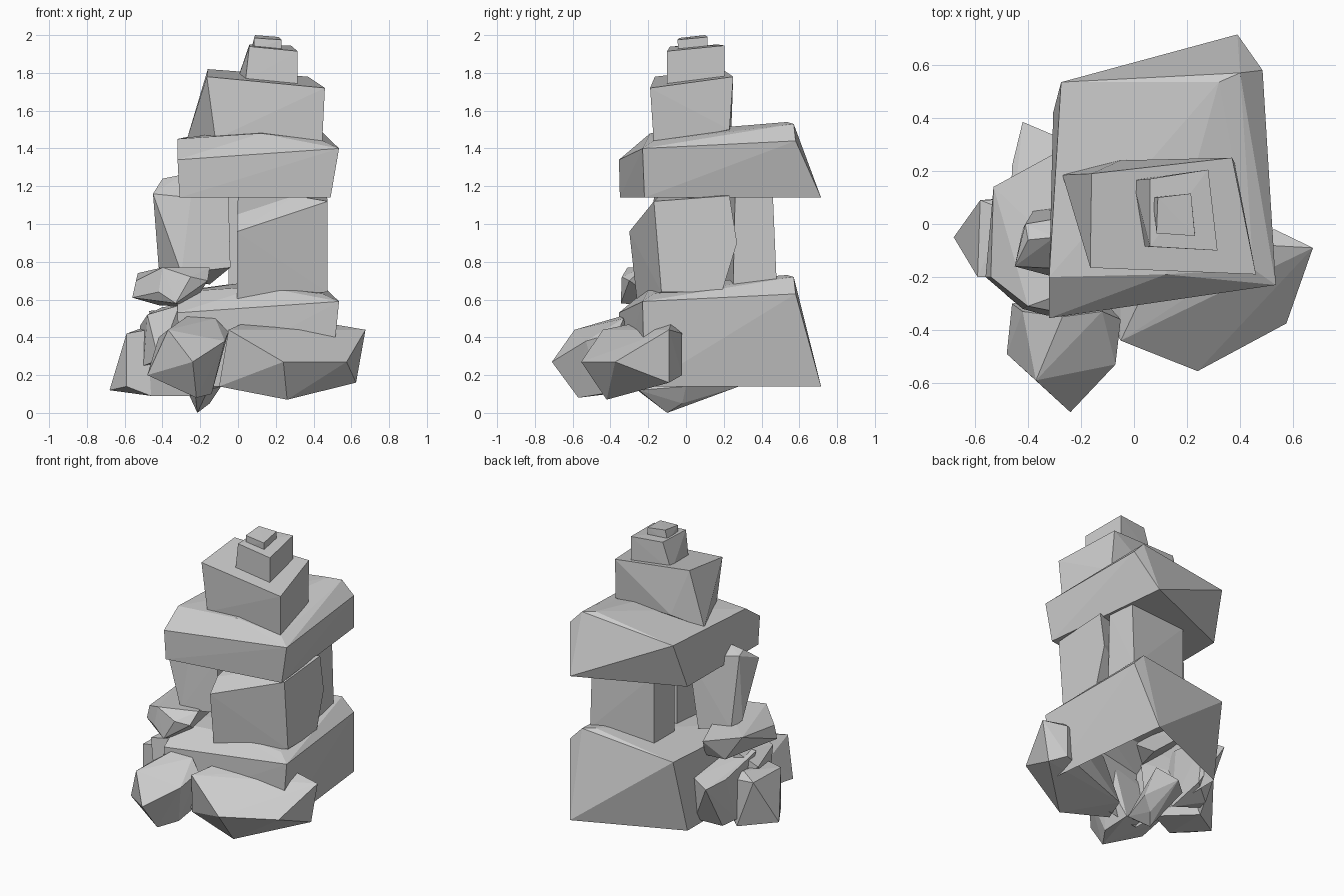
import bpy, bmesh


def hull(name, pts, open_below=None):
    """Faceted stone: convex hull round a few corner points, optionally open underneath."""
    bm = bmesh.new()
    for p in pts:
        bm.verts.new(p)
    bmesh.ops.convex_hull(bm, input=bm.verts[:])
    loose = [v for v in bm.verts if not v.link_faces]
    bmesh.ops.delete(bm, geom=loose, context='VERTS')
    bmesh.ops.recalc_face_normals(bm, faces=bm.faces[:])
    if open_below is not None:
        low = [f for f in bm.faces if all(v.co.z < open_below for v in f.verts)]
        bmesh.ops.delete(bm, geom=low, context='FACES')
    me = bpy.data.meshes.new(name)
    bm.to_mesh(me)
    bm.free()
    ob = bpy.data.objects.new(name, me)
    bpy.context.collection.objects.link(ob)
    return ob


def slab(name, floor, rise, open_below=None):
    """Chamfered slab with flared base; used for the roof and the plinth."""
    bottom = [(-.31, -.35), (.49, -.22), (.39, .715), (-.305, .42)]
    upper = [(-.32, -.355, .0), (.535, -.23, .06), (.485, .58, .10), (-.275, .535, .12),
             (-.32, -.2, .11), (.12, -.19, .14), (.45, -.17, .10), (.40, .57, .19), (.32, .535, .20)]
    hull(name, [(x, y, floor) for x, y in bottom] + [(x, y, rise + z) for x, y, z in upper], open_below)


# Plinth (hollow below) and roof
slab("base_plinth", .14, .53, open_below=.15)
slab("roof_slab", 1.14, 1.34)

# Stacked crown stones
hull("crown_lower", [(-.27, .185, 1.45), (-.12, -.165, 1.45), (.445, -.17, 1.42), (.38, .23, 1.5), (-.05, .24, 1.5),
                     (-.16, .19, 1.82), (-.165, -.165, 1.78), (.46, -.19, 1.72), (.37, .25, 1.78)])
hull("crown_middle", [(-.005, .165, 1.76), (.04, -.085, 1.76), (.315, -.1, 1.73), (.28, .205, 1.76),
                      (.06, .17, 1.95), (.06, -.085, 1.94), (.315, -.1, 1.915), (.28, .205, 1.945)])
hull("crown_top", [(.07, .1, 1.92), (.085, -.035, 1.92), (.23, -.04, 1.9), (.215, .115, 1.92),
                   (.09, .1, 2.0), (.085, -.035, 1.985), (.23, -.045, 1.975), (.215, .115, 1.99)])

# Pillars of the light chamber
hull("pillar_right", [(-.005, -.26, .6), (.475, -.13, .64), (.47, .19, .64), (.0, .1, .64),
                      (-.005, -.30, .96), (-.005, -.22, 1.05), (.475, -.17, 1.12), (.3, -.14, 1.15),
                      (.47, .27, .9), (.47, .23, 1.15), (.0, .1, 1.15)])
hull("pillar_back", [(-.05, .2, .66), (-.05, .42, .66), (.40, .48, .69), (.42, .25, .68),
                     (-.05, .2, 1.15), (-.05, .42, 1.15), (.40, .46, 1.15), (.42, .26, 1.15)])
hull("pillar_left", [(-.42, -.02, .77), (-.30, -.2, .74), (-.04, -.17, .77), (-.15, .08, .68), (-.38, .05, .72),
                     (-.45, -.16, 1.16), (-.41, .0, 1.22), (-.40, -.06, 1.24), (-.30, -.05, 1.26),
                     (-.25, -.17, 1.14), (-.05, -.15, 1.14), (-.06, .06, 1.15)])

# Rocks round the foot
hull("rock_front_right", [(.24, -.555, .27), (-.05, -.44, .44), (.04, -.25, .48), (.5, -.08, .47), (.675, -.09, .44),
                          (.575, -.375, .27), (.26, -.42, .07), (.625, -.09, .16), (-.1, -.36, .14),
                          (-.05, -.2, .16), (.53, -.02, .2), (.53, -.02, .42)])
hull("rock_front_left", [(-.24, -.71, .27), (-.37, -.59, .44), (-.27, -.35, .51), (-.12, -.33, .50), (-.05, -.36, .43),
                         (-.07, -.53, .38), (-.22, -.57, .08), (-.14, -.45, .10), (-.48, -.49, .2),
                         (-.46, -.3, .22), (-.42, -.33, .4), (-.15, -.25, .12)])
hull("rock_left", [(-.68, -.05, .12), (-.59, -.2, .42), (-.58, .09, .42), (-.48, -.2, .44), (-.48, .05, .46),
                   (-.59, -.2, .14), (-.46, -.2, .09), (-.46, .1, .09), (-.25, -.1, .09), (-.3, .1, .4)])
hull("rock_back_left", [(-.42, .385, .44), (-.29, .33, .47), (-.46, .22, .46), (-.30, .05, .52), (-.47, -.1, .54),
                        (-.34, -.1, .55), (-.42, .2, .12), (-.28, .3, .17), (-.27, .05, .1), (-.46, .1, .14)])
hull("rock_middle_left", [(-.48, -.27, .52), (-.50, -.2, .25), (-.42, -.32, .28), (-.31, -.3, .57), (-.40, .02, .56),
                          (-.52, -.05, .46), (-.25, -.2, .3), (-.3, .1, .3)])
hull("ledge_stone", [(-.56, -.2, .61), (-.53, .14, .74), (-.54, -.2, .70), (-.40, -.31, .77), (-.33, -.345, .58),
                     (-.42, -.32, .64), (-.16, -.3, .70), (-.15, -.22, .77), (-.31, .26, .70),
                     (-.42, .17, .57), (-.29, .2, .58), (-.25, -.1, .56), (-.25, -.34, .72)])
hull("rock_under", [(-.215, -.1, 0), (-.15, -.02, .05), (-.23, -.27, .13), (-.16, -.25, .12), (-.23, .2, .12),
                    (-.13, .28, .14), (-.09, .0, .14), (-.28, -.02, .14), (-.28, -.1, .3), (-.1, .1, .3)])
